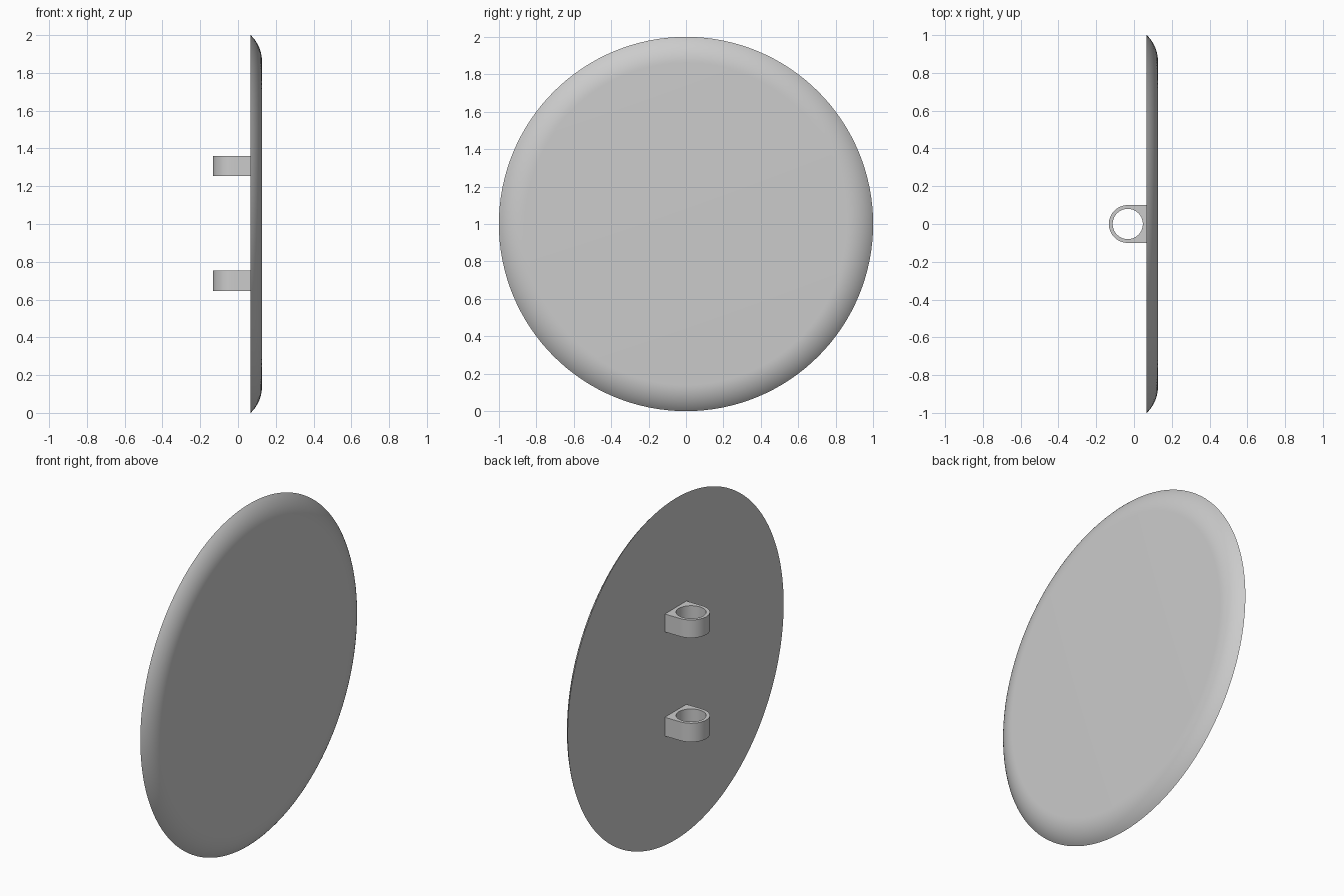
import bpy, bmesh, math
from mathutils import Matrix, Vector

if "Cube" in bpy.data.objects:
    bpy.data.objects.remove(bpy.data.objects["Cube"])

grey = bpy.data.materials.new("light_grey")
grey.use_nodes = True
colour = (0.6, 0.6, 0.6, 1)
grey.diffuse_color = colour
grey.node_tree.nodes["Principled BSDF"].inputs["Base Color"].default_value = colour

BACK, FRONT = 0.067, 0.127   # plate faces along x


def finish(name, bm):
    bmesh.ops.remove_doubles(bm, verts=bm.verts, dist=1e-5)
    bmesh.ops.recalc_face_normals(bm, faces=bm.faces)
    mesh = bpy.data.meshes.new(name)
    bm.to_mesh(mesh)
    bm.free()
    obj = bpy.data.objects.new(name, mesh)
    bpy.context.collection.objects.link(obj)
    mesh.materials.append(grey)
    bpy.ops.object.select_all(action="DESELECT")
    obj.select_set(True)
    bpy.context.view_layer.objects.active = obj
    bpy.ops.object.shade_smooth_by_angle(angle=math.radians(30))
    return obj


# Round plate: half profile with a rolled front rim, spun about x
depth, span = FRONT - BACK, 0.14
radius = (span ** 2 + depth ** 2) / (2 * depth)
sweep = math.asin(span / radius)
steps = 10
profile = [(BACK, 0)]
for i in range(steps + 1):
    a = sweep * (1 - i / steps)
    profile.append((FRONT - radius * (1 - math.cos(a)), 1 - span + radius * math.sin(a)))
profile.append((FRONT, 0))
bm = bmesh.new()
verts = [bm.verts.new((x, 0, 1 + r)) for x, r in profile]
edges = [bm.edges.new(pair) for pair in zip(verts, verts[1:])]
bmesh.ops.spin(bm, geom=verts + edges, cent=(0, 0, 1), axis=(1, 0, 0),
               angle=math.tau, steps=128)
finish("round_plate", bm)


# Pole clips: D-shaped loops with a round hole, fixed to the plate back
def pole_clip(name, bottom, top):
    cx, outer, inner, n = -0.033, 0.1, 0.08, 48
    bm = bmesh.new()
    rings = []
    for z in (bottom, top):
        out_ring, in_ring = [], []
        for i in range(n):
            a = math.tau * (i + 0.5) / n
            c, s = math.cos(a), math.sin(a)
            # round on the free side, square against the plate
            k = outer if c < 0 else outer / max(c, abs(s))
            out_ring.append(bm.verts.new((cx + k * c, k * s, z)))
            in_ring.append(bm.verts.new((cx + inner * c, inner * s, z)))
        # pull the vertices nearest the square corners onto them
        for i in (n // 8, n - n // 8 - 1):
            v = out_ring[i]
            v.co = Vector((cx + outer, math.copysign(outer, v.co.y), z))
        rings.append((out_ring, in_ring))
    (o0, i0), (o1, i1) = rings
    for i in range(n):
        j = (i + 1) % n
        for a, b in ((o0, o1), (o1, i1), (i1, i0), (i0, o0)):
            bm.faces.new((a[i], a[j], b[j], b[i]))
    finish(name, bm)


pole_clip("lower_clip", 0.645, 0.755)
pole_clip("upper_clip", 1.255, 1.36)
